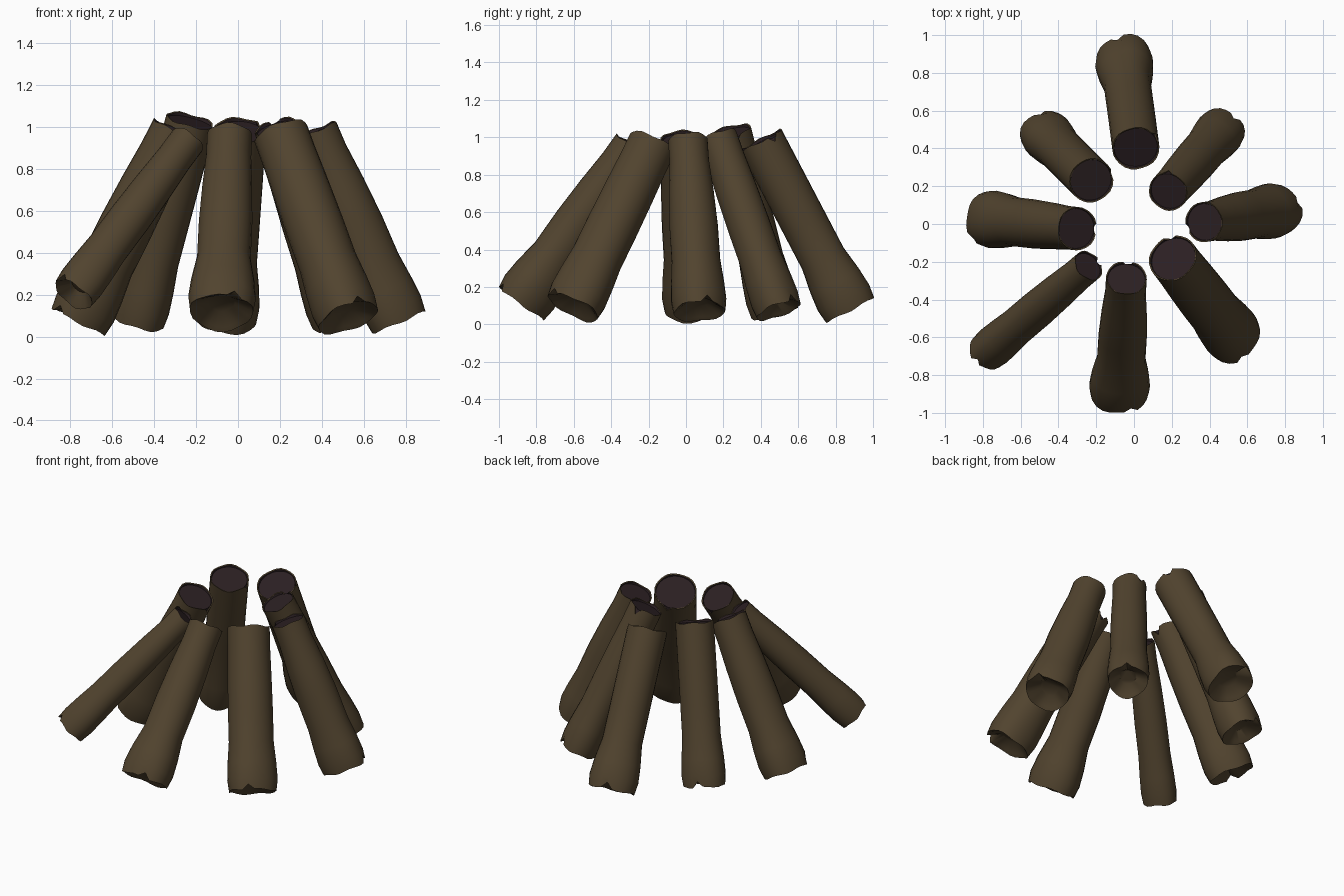
import bpy, bmesh, math, random
from mathutils import Vector

if "Cube" in bpy.data.objects:
    bpy.data.objects.remove(bpy.data.objects["Cube"])
random.seed(4)
SIDES = 24


def material(name, rgb):
    m = bpy.data.materials.new(name)
    m.use_nodes = True
    m.diffuse_color = (*rgb, 1)
    m.node_tree.nodes["Principled BSDF"].inputs["Base Color"].default_value = (*rgb, 1)
    return m


bark = material("brown_bark", (0.083, 0.057, 0.028))
core = material("dark_core", (0.024, 0.014, 0.016))


def log(name, foot, head, r_foot, r_mid, r_head, foot_chip, head_chip):
    """Leaning log: flared creased foot, thick middle, recessed ends with chipped rims."""
    foot, head = Vector(foot), Vector(head)
    axis = (head - foot).normalized()
    length = (head - foot).length
    # v points outward and up, u runs sideways
    u = axis.cross(Vector((foot.x, foot.y, 0))).normalized()
    v = u.cross(axis)
    phase = random.uniform(0, math.tau)
    bm = bmesh.new()

    def ring(t, r, along=0, chip_at=None, chip=0):
        verts = []
        for i in range(SIDES):
            a = math.tau * i / SIDES
            crease = 1 + 0.045 * (1 - t) ** 2 * math.sin(3 * a + phase)
            wave = 0.005 * math.sin(5 * a + phase) if chip else 0
            depth = chip if i == chip_at else 0
            p = foot + axis * (t * length + along + wave + depth)
            verts.append(bm.verts.new(p + (u * math.cos(a) + v * math.sin(a)) * r * crease))
        return verts

    # Inner foot hollow, outer bark, then the sunken top
    rings = [ring(0, r_foot * 0.4, 0.055),
             ring(0, r_foot * 0.8, 0.012, foot_chip, 0.03),
             ring(0, r_foot * 0.94, 0, foot_chip, 0.035)]
    rings += [ring(0.07, r_foot), ring(0.17, r_foot * 0.7 + r_mid * 0.3),
              ring(0.3, r_mid), ring(0.5, r_mid), ring(0.7, r_mid * 0.6 + r_head * 0.4),
              ring(0.88, r_head)]
    rings += [ring(1, r_head, 0, head_chip, -0.04),
              ring(1, r_head * 0.94, -0.003, head_chip, -0.04),
              ring(1, r_head * 0.92, -0.014)]
    for lower, upper in zip(rings, rings[1:]):
        for i in range(SIDES):
            j = (i + 1) % SIDES
            face = bm.faces.new((lower[i], lower[j], upper[j], upper[i]))
            face.material_index = int(upper is rings[-1])
    bm.faces.new(rings[0][::-1])
    bm.faces.new(rings[-1]).material_index = 1
    bmesh.ops.recalc_face_normals(bm, faces=bm.faces)
    mesh = bpy.data.meshes.new(name)
    bm.to_mesh(mesh)
    bm.free()
    mesh.materials.append(bark)
    mesh.materials.append(core)
    obj = bpy.data.objects.new(name, mesh)
    bpy.context.collection.objects.link(obj)
    return obj


# Name, foot centre, head centre, foot/middle/head radius, chipped corners at foot and head
LOGS = [
    ("back_log", (-0.05, 0.875, 0.08), (0.01, 0.40, 0.985), 0.154, 0.125, 0.125, 5, 10),
    ("back_left_log", (0.465, 0.495, 0.075), (0.18, 0.17, 1.00), 0.13, 0.115, 0.105, 6, 3),
    ("left_log", (0.76, 0.07, 0.07), (0.37, 0.01, 0.985), 0.147, 0.13, 0.106, 5, 17),
    ("front_left_log", (0.525, -0.60, 0.09), (0.205, -0.18, 0.965), 0.157, 0.14, 0.132, 7, 20),
    ("front_log", (-0.08, -0.885, 0.115), (-0.04, -0.285, 0.955), 0.16, 0.128, 0.108, 4, 18),
    ("front_right_log", (-0.785, -0.68, 0.20), (-0.24, -0.22, 0.935), 0.11, 0.1, 0.086, 6, 19),
    ("right_log", (-0.765, 0.025, 0.075), (-0.30, -0.025, 0.985), 0.152, 0.13, 0.115, 3, 18),
    ("back_right_log", (-0.475, 0.475, 0.07), (-0.225, 0.23, 1.03), 0.137, 0.12, 0.12, 8, 14),
]
bpy.ops.object.select_all(action="DESELECT")
for spec in LOGS:
    part = log(*spec)
    part.select_set(True)
    bpy.context.view_layer.objects.active = part
bpy.ops.object.shade_smooth_by_angle(angle=math.radians(40))
